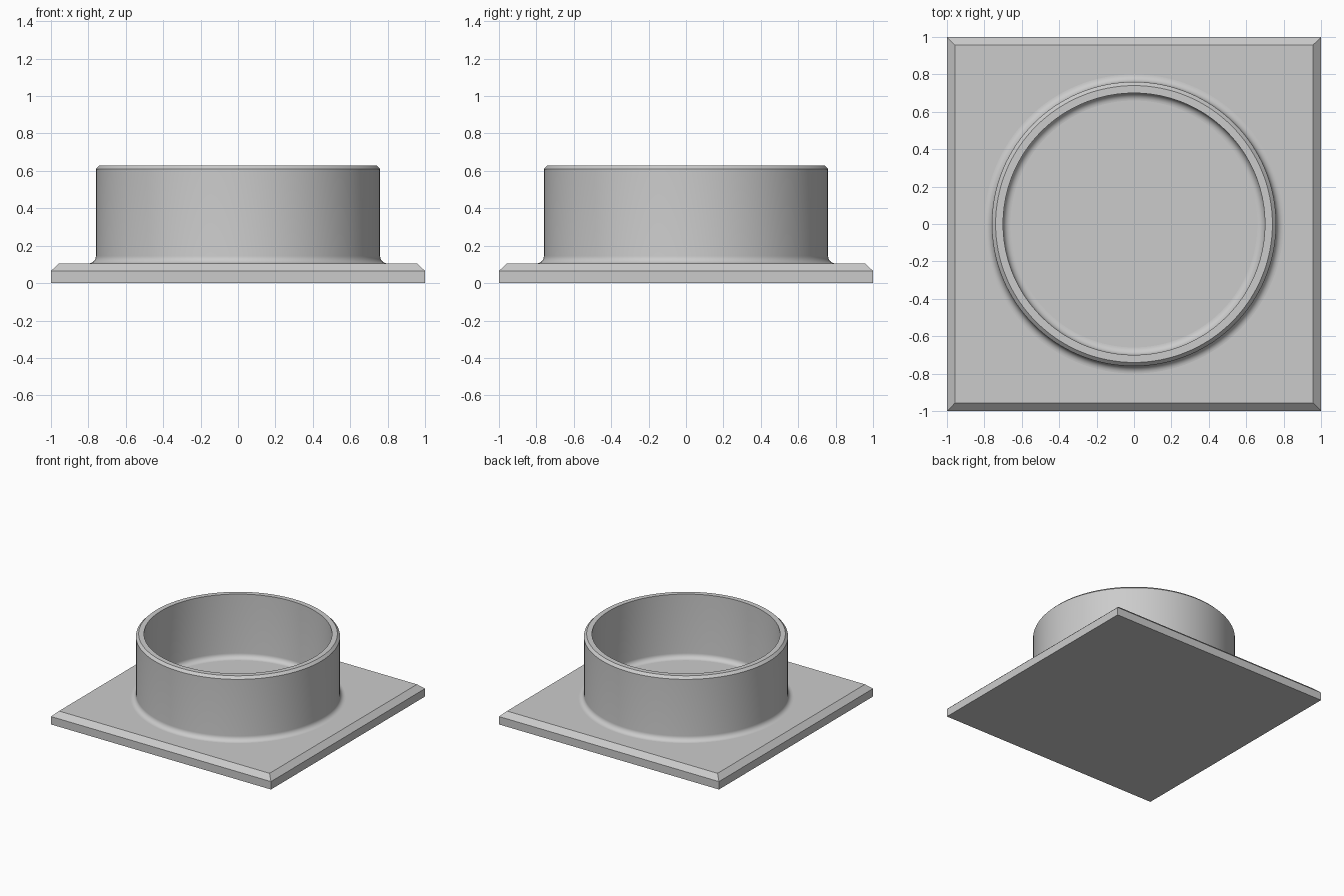
import bpy
import bmesh
from math import sin, cos, pi

cube = bpy.data.objects.get("Cube")
if cube:
    bpy.data.objects.remove(cube, do_unlink=True)

SEGMENTS = 128
PLATE_TOP = 0.105
RIM_TOP = 0.63
OUTER, INNER = 0.76, 0.70
FILLET = 0.04
FILLET_STEPS = 8

grey = bpy.data.materials.new("plain grey")
grey.use_nodes = True
colour = (0.6, 0.6, 0.6, 1)
grey.diffuse_color = colour
grey.node_tree.nodes["Principled BSDF"].inputs["Base Color"].default_value = colour


def add_object(name, bm):
    bmesh.ops.recalc_face_normals(bm, faces=bm.faces)
    mesh = bpy.data.meshes.new(name)
    bm.to_mesh(mesh)
    bm.free()
    mesh.materials.append(grey)
    obj = bpy.data.objects.new(name, mesh)
    bpy.context.collection.objects.link(obj)
    return obj


def loft(name, rings, closed=False):
    """Join rings of points with quads; cap the ends unless the loop closes."""
    bm = bmesh.new()
    loops = [[bm.verts.new(p) for p in ring] for ring in rings]
    pairs = list(zip(loops, loops[1:]))
    if closed:
        pairs.append((loops[-1], loops[0]))
    else:
        bm.faces.new(loops[0])
        bm.faces.new(loops[-1])
    for low, high in pairs:
        for i in range(len(low)):
            j = (i + 1) % len(low)
            bm.faces.new((low[i], low[j], high[j], high[i]))
    return add_object(name, bm)


def square(half, z):
    return [(-half, -half, z), (half, -half, z), (half, half, z), (-half, half, z)]


def circle(radius, z):
    angles = [2 * pi * i / SEGMENTS for i in range(SEGMENTS)]
    return [(radius * cos(a), radius * sin(a), z) for a in angles]


def fillet(wall, side):
    """Quarter arc from the plate up to the wall; side is +1 outside, -1 inside."""
    arc = [pi / 2 * i / FILLET_STEPS for i in range(FILLET_STEPS + 1)]
    return [(wall + side * FILLET * (1 - sin(a)),
             PLATE_TOP + FILLET * (1 - cos(a))) for a in arc]


# Square base plate with a chamfered top edge
loft("base_plate", [square(1, 0), square(1, 0.065), square(0.957, PLATE_TOP)])

# Round collar: filleted foot on both sides, chamfered outer rim
root = PLATE_TOP - 0.02
profile = [(OUTER + FILLET, root)] + fillet(OUTER, 1)
profile += [(OUTER, RIM_TOP - 0.02), (OUTER - 0.02, RIM_TOP), (INNER, RIM_TOP)]
profile += fillet(INNER, -1)[::-1] + [(INNER - FILLET, root)]
collar = loft("collar", [circle(r, z) for r, z in profile], closed=True)

bpy.ops.object.select_all(action="DESELECT")
collar.select_set(True)
bpy.context.view_layer.objects.active = collar
bpy.ops.object.shade_smooth_by_angle(angle=pi / 6)
